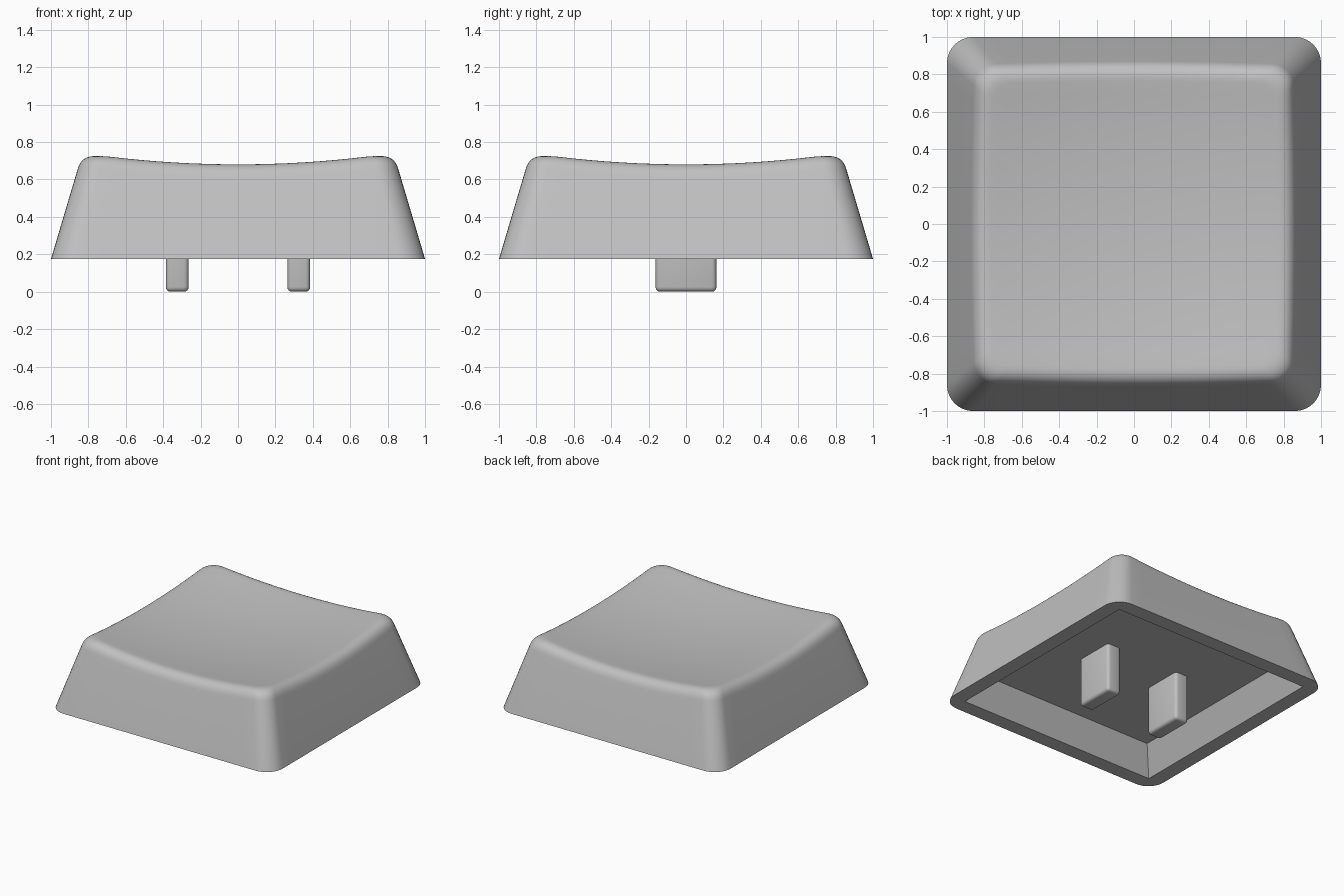
import bpy, bmesh, math
from mathutils import Vector

if "Cube" in bpy.data.objects:
    bpy.data.objects.remove(bpy.data.objects["Cube"])

BASE_Z, FLOOR_Z = 0.175, 0.39
ARC, SIDE = 8, 16           # segments per rounded corner and per straight side

grey = bpy.data.materials.new("grey plastic")
grey.diffuse_color = (0.53, 0.53, 0.53, 1)
grey.use_nodes = True
grey.node_tree.nodes["Principled BSDF"].inputs["Base Color"].default_value = grey.diffuse_color


def outline(h, r):
    """Rounded square of half size h and corner radius r, counter-clockwise."""
    pts = []
    for q in range(4):
        a0 = q * math.pi / 2
        c = Vector((h - r, h - r))
        corner = [c + r * Vector((math.cos(t), math.sin(t)))
                  for t in (i / ARC * math.pi / 2 for i in range(ARC + 1))]
        end = Vector((-(h - r), h))
        side = [corner[-1].lerp(end, i / SIDE) for i in range(1, SIDE)]
        for p in corner + side:
            pts.append(Vector((p.x * math.cos(a0) - p.y * math.sin(a0),
                               p.x * math.sin(a0) + p.y * math.cos(a0))))
    return pts


N = len(outline(1, 0.1))


def dish(p):
    return 0.625 + 0.092 * p.length_squared


def half(z):                # sloping outer wall
    return 1 - 0.297 * (z - BASE_Z)


def radius(z):
    return 0.14 - 0.05 * (z - BASE_Z)


def flat_ring(h, r, z):
    return [p.to_3d() + Vector((0, 0, z)) for p in outline(h, r)]


def finish(bm, name):
    bmesh.ops.recalc_face_normals(bm, faces=bm.faces)
    me = bpy.data.meshes.new(name)
    bm.to_mesh(me)
    bm.free()
    me.materials.append(grey)
    ob = bpy.data.objects.new(name, me)
    bpy.context.collection.objects.link(ob)
    bpy.ops.object.select_all(action='DESELECT')
    ob.select_set(True)
    bpy.context.view_layer.objects.active = ob
    bpy.ops.object.shade_smooth_by_angle(angle=math.radians(32))
    return ob


# Rolled top edge: each column bends from the wall onto the dished top
wall, crest, lip = [], [], []
F = 0.08
for i in range(N):
    z = 0.7
    for _ in range(6):
        z = dish(outline(half(z), radius(z))[i])
    low = z - F
    top = outline(half(z) - F, radius(z) - 0.01)[i]
    wall.append(outline(half(low), radius(low))[i].to_3d() + Vector((0, 0, low)))
    crest.append(outline(half(z), radius(z))[i].to_3d() + Vector((0, 0, z)))
    lip.append(top.to_3d() + Vector((0, 0, dish(top))))

rings = [flat_ring(0.78, 0, FLOOR_Z), flat_ring(0.88, 0, BASE_Z),
         flat_ring(1, 0.14, BASE_Z)]
for k in range(9):
    t = k / 8
    rings.append([a * (1 - t) ** 2 + b * 2 * t * (1 - t) + c * t * t
                  for a, b, c in zip(wall, crest, lip)])

# Dished top surface in shrinking rings
for k in range(1, 12):
    ring = []
    for p in lip:
        q = p.xy * (1 - k / 12)
        ring.append(q.to_3d() + Vector((0, 0, dish(q))))
    rings.append(ring)

# Cap shell, hollow underneath
bm = bmesh.new()
loops = [[bm.verts.new(p) for p in ring] for ring in rings]
for a, b in zip(loops, loops[1:]):
    for i in range(N):
        j = (i + 1) % N
        bm.faces.new((a[i], a[j], b[j], b[i]))
centre = bm.verts.new((0, 0, dish(Vector((0, 0)))))
for i in range(N):
    bm.faces.new((loops[-1][i], loops[-1][(i + 1) % N], centre))
bmesh.ops.remove_doubles(bm, verts=bm.verts, dist=1e-5)
floor_edges = [e for e in bm.edges if e.is_boundary]
bmesh.ops.contextual_create(bm, geom=floor_edges)
finish(bm, "cap_shell")

# Two mounting pegs
for side, name in ((-1, "left_peg"), (1, "right_peg")):
    bm = bmesh.new()
    bmesh.ops.create_cube(bm, size=1)
    bmesh.ops.scale(bm, vec=(0.122, 0.326, FLOOR_Z + 0.03), verts=bm.verts)
    bmesh.ops.translate(bm, vec=(side * 0.325, 0, (FLOOR_Z + 0.03) / 2), verts=bm.verts)
    bmesh.ops.bevel(bm, geom=bm.edges[:], offset=0.025, segments=4,
                    profile=0.5, affect='EDGES')
    finish(bm, name)
